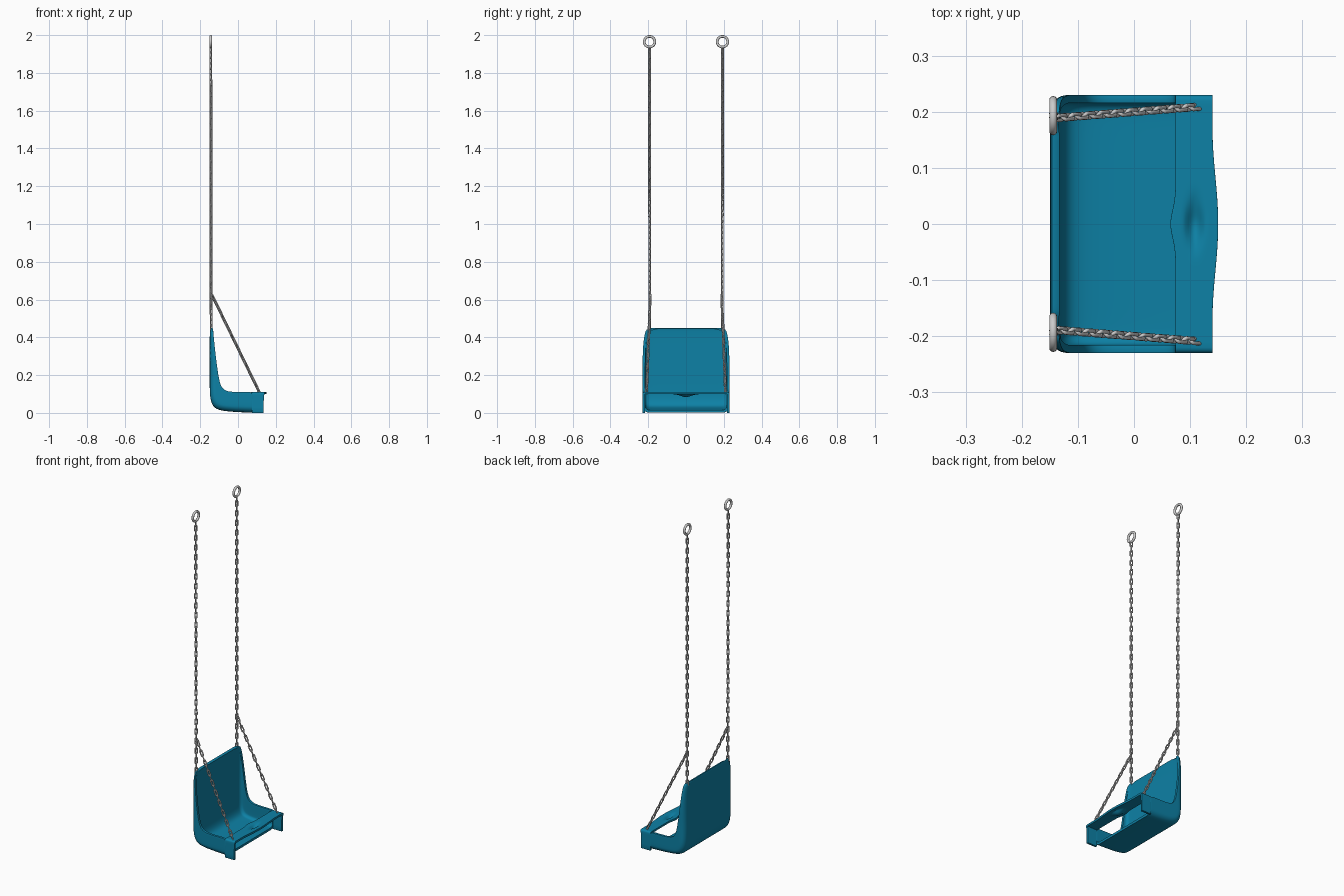
import bpy, bmesh, math
from mathutils import Vector, Matrix

if "Cube" in bpy.data.objects:
    bpy.data.objects.remove(bpy.data.objects["Cube"])

teal = bpy.data.materials.new("teal_plastic")
teal.diffuse_color = (0.004, 0.22, 0.38, 1)
teal.use_nodes = True
teal.node_tree.nodes["Principled BSDF"].inputs["Base Color"].default_value = teal.diffuse_color


def add_object(name, bm, mat=None):
    me = bpy.data.meshes.new(name)
    bm.to_mesh(me)
    bm.free()
    ob = bpy.data.objects.new(name, me)
    bpy.context.collection.objects.link(ob)
    if mat:
        me.materials.append(mat)
    return ob


def finish(ob, angle=40):
    bpy.ops.object.select_all(action='DESELECT')
    ob.select_set(True)
    bpy.context.view_layer.objects.active = ob
    if ob.modifiers:
        bpy.ops.object.convert(target='MESH')
    bpy.ops.object.shade_smooth_by_angle(angle=math.radians(angle))


def sheet(name, rows, thickness, subdiv):
    """Thick plastic sheet through a grid of points."""
    bm = bmesh.new()
    g = [[bm.verts.new(p) for p in r] for r in rows]
    for a, b in zip(g, g[1:]):
        for j in range(len(a) - 1):
            bm.faces.new((a[j], a[j + 1], b[j + 1], b[j]))
    ob = add_object(name, bm, teal)
    if subdiv:
        m = ob.modifiers.new("smooth", 'SUBSURF')
        m.levels = m.render_levels = subdiv
    m = ob.modifiers.new("thick", 'SOLIDIFY')
    m.thickness, m.offset = thickness, -1
    m = ob.modifiers.new("round", 'BEVEL')
    m.width, m.segments, m.limit_method = 0.004, 2, 'ANGLE'
    m.angle_limit = math.radians(50)
    finish(ob)
    return ob


# Bucket: (outer x, outer z, side rim x, side rim z, half width) from back top to floor front
stations = [
    (-.146, .450, -.134, .450, .188), (-.148, .444, -.133, .444, .207),
    (-.149, .430, -.131, .430, .216), (-.150, .390, -.127, .385, .225),
    (-.150, .300, -.118, .300, .230), (-.150, .200, -.105, .200, .230),
    (-.150, .110, -.094, .150, .230), (-.145, .062, -.080, .127, .230),
    (-.128, .028, -.060, .115, .230), (-.095, .012, -.030, .111, .230),
    (-.020, .005, .010, .110, .230), (.050, .002, .050, .110, .230),
    (.078, .001, .078, .110, .230)]
rows = []
for px, pz, rx, rz, hw in stations:
    p, d = Vector((px, 0, pz)), Vector((rx - px, 0, rz - pz))
    r = 0.035
    s = min(r, 0.8 * d.length) / d.length
    half = [(0.07, 0), (0.14, 0)]
    for k in range(6):
        a = k / 5 * math.pi / 2
        half.append((hw - r + r * math.sin(a), s * (1 - math.cos(a))))
    half += [(hw, (s + 1) / 2), (hw, 1)]
    sec = [(-y, t) for y, t in reversed(half)] + [(0, 0)] + half
    rows.append([p + d * t + Vector((0, y, 0)) for y, t in sec])
sheet("bucket_seat", rows, 0.014, 2)

# Front bar with two legs and a shallow central dent
W, H, R = 0.23, 0.111, 0.010
side = [(W, z) for z in (0, .03, .06, .09)]
side += [(W - R + R * math.cos(a), H - R + R * math.sin(a))
         for a in [k * math.pi / 8 for k in range(5)]]
path = [(-y, z) for y, z in side]
path += [(y * 0.005, H) for y in range(-42, 43)]
path += list(reversed(side))
rows = []
for y, z in path:
    leg = 1 - min(1, z / 0.1)
    x0 = 0.074 - 0.009 * math.exp(-(y / 0.035) ** 2)
    x1 = 0.140 + 0.010 * math.cos(min(1, abs(y) / 0.17) * math.pi / 2) ** 2 - 0.004 * min(1, leg * 6)
    row = []
    for k in range(17):
        x = x0 + (x1 - x0) * k / 16
        dent = 0.010 * math.exp(-((x - .108) / .015) ** 4 - (y / .028) ** 2)
        dent += 0.005 * math.exp(-((x - .108) / .008) ** 2 - (y / .05) ** 4)
        row.append((x, y, z - dent))
    rows.append(row)
sheet("front_bar", rows, 0.012, 0)


def chain(name, a, b, pitch=0.029, wire=0.0036, half_w=0.0058, n=14, m=6):
    """Straight chain of stadium links, each turned 90 degrees to the last."""
    a, b = Vector(a), Vector(b)
    count = max(1, round((b - a).length / pitch))
    step = (b - a) / count
    straight = step.length / 2 + wire - half_w
    rot = step.to_track_quat('Z', 'Y').to_matrix().to_4x4()
    bm = bmesh.new()
    for i in range(count):
        mat = (Matrix.Translation(a + step * (i + .5)) @ rot
               @ Matrix.Rotation(math.pi / 4 + i * math.pi / 2, 4, 'Z'))
        rings = []
        for k in range(n):
            t = (k + .5) / n * 2 * math.pi
            out = Vector((math.cos(t), 0, math.sin(t)))
            c = out * half_w + Vector((0, 0, math.copysign(straight, out.z)))
            ring = []
            for q in range(m):
                u = q / m * 2 * math.pi
                v = c + out * wire * math.cos(u) + Vector((0, wire * math.sin(u), 0))
                ring.append(bm.verts.new(mat @ v))
            rings.append(ring)
        for k in range(n):
            r0, r1 = rings[k], rings[(k + 1) % n]
            for q in range(m):
                bm.faces.new((r0[q], r0[(q + 1) % m], r1[(q + 1) % m], r1[q]))
    bmesh.ops.recalc_face_normals(bm, faces=bm.faces)
    finish(add_object(name, bm), 75)


# Hanging chains, front chains and top rings on both sides
for s, side_name in ((-1, "right"), (1, "left")):
    chain("hanging_chain_" + side_name, (-.142, s * .192, .435), (-.144, s * .193, 1.938))
    chain("front_chain_" + side_name, (.115, s * .209, .105), (-.138, s * .189, .625))
    bpy.ops.mesh.primitive_torus_add(
        major_radius=.028, minor_radius=.007, major_segments=32, minor_segments=12,
        location=(-.144, s * .193, 1.965), rotation=(0, math.pi / 2, 0))
    ring = bpy.context.object
    ring.name = "top_ring_" + side_name
    finish(ring, 60)
